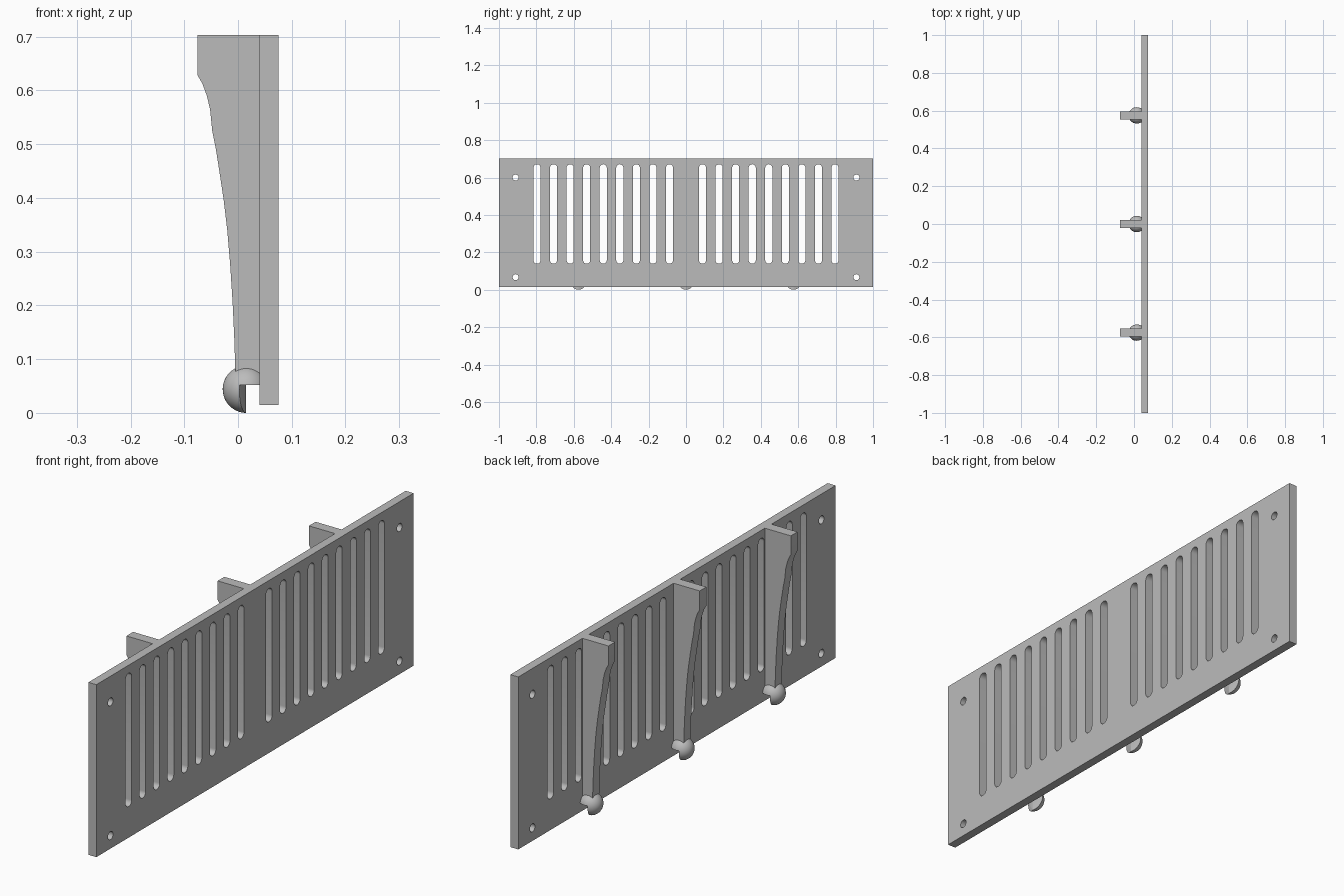
import bpy, bmesh
from math import sin, cos, pi
from mathutils import Matrix, Vector

cube = bpy.data.objects.get("Cube")
if cube:
    bpy.data.objects.remove(cube)

grey = bpy.data.materials.new("plain grey")
grey.use_nodes = True
colour = (0.5, 0.5, 0.5, 1)
grey.diffuse_color = colour
grey.node_tree.nodes["Principled BSDF"].inputs["Base Color"].default_value = colour


def add_object(name, mesh):
    obj = bpy.data.objects.new(name, mesh)
    bpy.context.collection.objects.link(obj)
    mesh.materials.clear()
    mesh.materials.append(grey)
    return obj


def evaluated_mesh(obj):
    graph = bpy.context.evaluated_depsgraph_get()
    return bpy.data.meshes.new_from_object(obj.evaluated_get(graph))


def smooth(obj):
    bpy.ops.object.select_all(action='DESELECT')
    obj.select_set(True)
    bpy.context.view_layer.objects.active = obj
    bpy.ops.object.shade_smooth_by_angle(angle=0.6)


def slab(name, outlines, depth, axes, origin):
    """Extrude a filled outline (later outlines are holes) along the third axis."""
    curve = bpy.data.curves.new(name, 'CURVE')
    curve.dimensions = '2D'
    curve.fill_mode = 'BOTH'
    curve.extrude = depth / 2
    for points in outlines:
        spline = curve.splines.new('POLY')
        spline.points.add(len(points) - 1)
        for p, (u, v) in zip(spline.points, points):
            p.co = (u, v, 0, 1)
        spline.use_cyclic_u = True
    temp = bpy.data.objects.new("temp", curve)
    bpy.context.collection.objects.link(temp)
    mesh = evaluated_mesh(temp)
    bpy.data.objects.remove(temp)
    place = Matrix([Vector(a) for a in axes]).transposed().to_4x4()
    mesh.transform(Matrix.Translation(origin) @ place)
    bm = bmesh.new()
    bm.from_mesh(mesh)
    bmesh.ops.remove_doubles(bm, verts=bm.verts, dist=1e-5)
    bmesh.ops.recalc_face_normals(bm, faces=bm.faces)
    bm.to_mesh(mesh)
    bm.free()
    return add_object(name, mesh)


def slot(y, low, high, r, n=12):
    """Round-ended upright slot; a plain circle when low equals high."""
    top = [(y + r * cos(pi * i / n), high + r * sin(pi * i / n)) for i in range(n + 1)]
    bottom = [(y - r * cos(pi * i / n), low - r * sin(pi * i / n)) for i in range(n + 1)]
    if low == high:
        top, bottom = top[:-1], bottom[:-1]
    return top + bottom


X, Y, Z = (1, 0, 0), (0, 1, 0), (0, 0, 1)

# Slotted plate with four screw holes
outlines = [[(-1, 0.015), (1, 0.015), (1, 0.703), (-1, 0.703)]]
for side in (-1, 1):
    outlines += [slot(side * 0.0885 * k, 0.158, 0.652, 0.019) for k in range(1, 10)]
    outlines += [slot(side * 0.911, z, z, 0.016) for z in (0.067, 0.6)]
plate = slab("slotted_plate", outlines, 0.035, (Y, Z, X), (0.0575, 0, 0))
smooth(plate)

# Rear ribs, each ending in a notched ball
profile = [(0.04, 0.703), (-0.075, 0.703), (-0.075, 0.628), (-0.066, 0.612),
           (-0.058, 0.59), (-0.052, 0.565), (-0.05, 0.545), (-0.048, 0.525),
           (-0.041, 0.49), (-0.034, 0.445), (-0.0265, 0.395), (-0.02, 0.34),
           (-0.0145, 0.275), (-0.01, 0.205), (-0.007, 0.14), (-0.005, 0.08),
           (-0.005, 0.052), (0.04, 0.052)]
notch = [(0.015, 0), (-0.003, 0.06), (0.1, 0.06), (0.1, -0.06), (-0.003, -0.06)]
for label, y in (("front", -0.575), ("middle", 0), ("back", 0.575)):
    rib = slab(label + "_rib", [profile], 0.042, (X, Z, (0, -1, 0)), (0, y, 0))
    smooth(rib)

    bm = bmesh.new()
    bmesh.ops.create_uvsphere(bm, u_segments=40, v_segments=24, radius=0.044,
                              matrix=Matrix.Translation((0.0155, y, 0.044)))
    mesh = bpy.data.meshes.new("ball")
    bm.to_mesh(mesh)
    bm.free()
    ball = add_object(label + "_ball", mesh)
    cutter = slab("notch_cutter", [notch], 0.2, (X, Y, Z), (0, y, -0.048))
    cutter.hide_render = True
    cut = ball.modifiers.new("notch", 'BOOLEAN')
    cut.operation = 'DIFFERENCE'
    cut.solver = 'EXACT'
    cut.object = cutter
    result = evaluated_mesh(ball)
    ball.modifiers.clear()
    ball.data = result
    bpy.data.objects.remove(cutter)
    smooth(ball)
